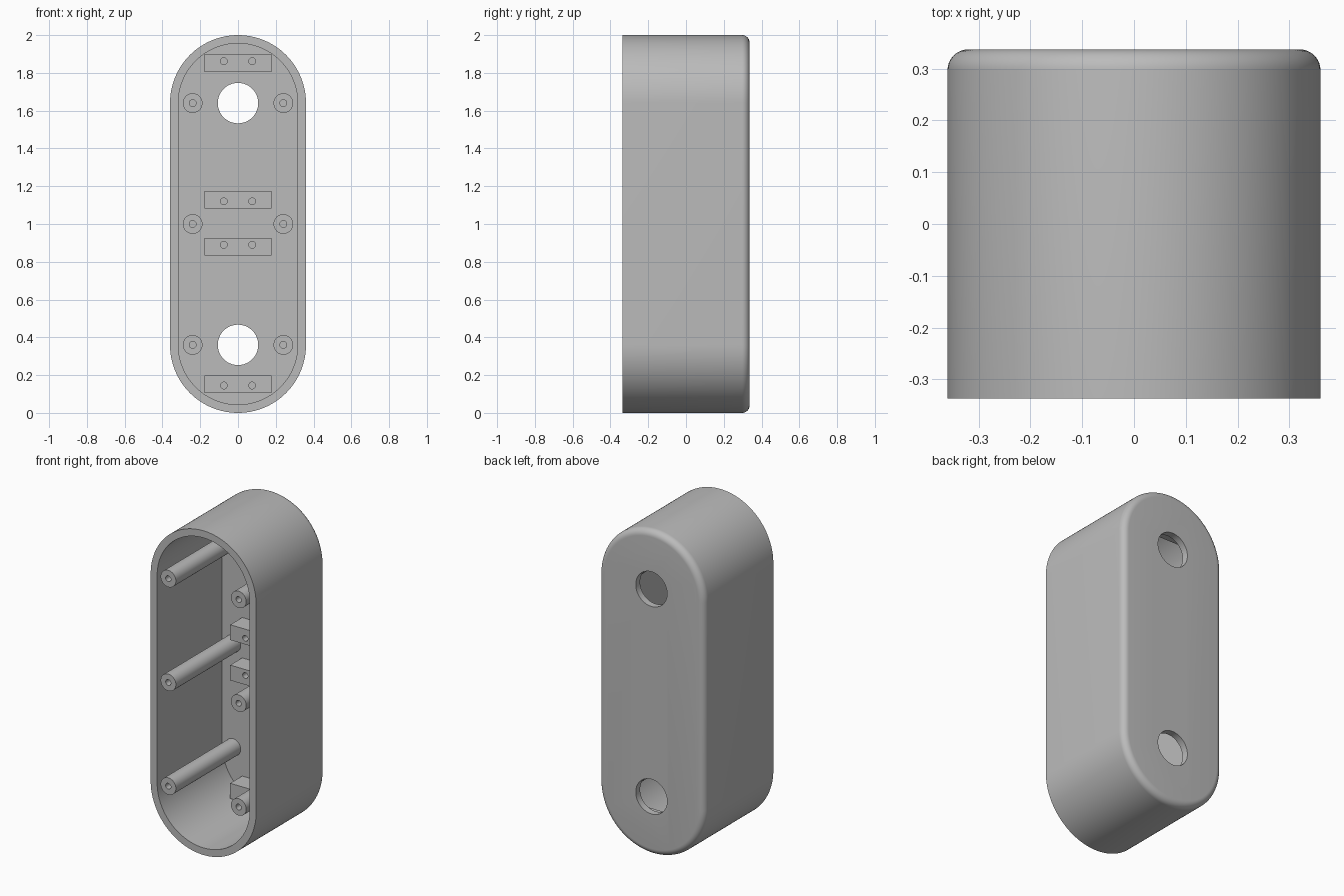
import bpy, bmesh
from math import sin, cos, pi, radians

cube = bpy.data.objects.get("Cube")
if cube:
    bpy.data.objects.remove(cube, do_unlink=True)

grey = bpy.data.materials.new("plain grey")
grey.use_nodes = True
GREY = (0.5, 0.5, 0.5, 1)
grey.diffuse_color = GREY
grey.node_tree.nodes["Principled BSDF"].inputs["Base Color"].default_value = GREY

BACK, FRONT = 0.337, -0.337
FLOOR = 0.295
ARC = 0.64              # distance from the middle to each arc centre
RADIUS, WALL, FILLET = 0.36, 0.044, 0.04


def finish(name, bm):
    bmesh.ops.recalc_face_normals(bm, faces=bm.faces)
    mesh = bpy.data.meshes.new(name)
    bm.to_mesh(mesh)
    bm.free()
    mesh.materials.append(grey)
    obj = bpy.data.objects.new(name, mesh)
    bpy.context.collection.objects.link(obj)
    return obj


def pill(name, rings, half=0.0, x=0.0, z=1.0, steps=16):
    """Solid along y from (radius, y) rings; half = 0 makes a cylinder."""
    bm = bmesh.new()
    loops = []
    for r, y in rings:
        loop = []
        for side in (1, -1):
            last = 2 * steps + (1 if half else 0)
            for i in range(last):
                a = pi * i / (2 * steps)
                loop.append(bm.verts.new((x + side * r * cos(a), y,
                                          z + side * (half + r * sin(a)))))
        loops.append(loop)
    for a, b in zip(loops, loops[1:]):
        for i in range(len(a)):
            j = (i + 1) % len(a)
            bm.faces.new((a[i], a[j], b[j], b[i]))
    bm.faces.new(loops[0])
    bm.faces.new(loops[-1])
    return finish(name, bm)


def box(name, size, centre):
    bm = bmesh.new()
    bmesh.ops.create_cube(bm, size=1)
    bmesh.ops.scale(bm, vec=size, verts=bm.verts)
    bmesh.ops.translate(bm, vec=centre, verts=bm.verts)
    return finish(name, bm)


def select(obj):
    bpy.ops.object.select_all(action='DESELECT')
    obj.select_set(True)
    bpy.context.view_layer.objects.active = obj


def cut(obj, cutters):
    select(obj)
    for cutter in cutters:
        mod = obj.modifiers.new("cut", 'BOOLEAN')
        mod.operation = 'DIFFERENCE'
        mod.solver = 'EXACT'
        mod.object = cutter
        bpy.ops.object.modifier_apply(modifier=mod.name)
        bpy.data.objects.remove(cutter, do_unlink=True)
    bpy.ops.object.shade_smooth_by_angle(angle=radians(30))


# Housing: open at the front, rounded rim at the back
rings = [(RADIUS, FRONT)]
for i in range(9):
    a = pi / 2 * i / 8
    rings.append((RADIUS - FILLET * (1 - cos(a)), BACK - FILLET * (1 - sin(a))))
housing = pill("housing", rings, ARC, steps=32)
cavity = pill("cavity_cutter", [(RADIUS - WALL, FRONT - 0.1), (RADIUS - WALL, FLOOR)],
              ARC, steps=32)
openings = [pill("opening_cutter", [(0.107, 0.2), (0.107, 0.5)], z=1 + s * ARC)
            for s in (1, -1)]
cut(housing, [cavity] + openings)

# Screw posts, three down each side
for side, sx in (("left", 1), ("right", -1)):
    for level, dz in (("top", ARC), ("middle", 0), ("bottom", -ARC)):
        x, z = 0.24 * sx, 1 + dz
        post = pill(f"{side}_{level}_screw_post",
                    [(0.052, FRONT), (0.052, FLOOR + 0.01)], x=x, z=z, steps=10)
        hole = pill("post_hole_cutter", [(0.018, FRONT - 0.1), (0.018, FRONT + 0.2)],
                    x=x, z=z, steps=6)
        cut(post, [hole])

# Mounting blocks on the floor, each with two screw holes
BLOCK_FRONT = 0.178
for name, z, hole_z in (("top", 1.853, 1.862), ("upper_middle", 1.129, 1.12),
                        ("lower_middle", 0.88, 0.89), ("bottom", 0.151, 0.145)):
    depth = FLOOR + 0.01 - BLOCK_FRONT
    block = box(f"{name}_mounting_block", (0.356, depth, 0.094),
                (0, BLOCK_FRONT + depth / 2, z))
    cut(block, [pill("block_hole_cutter", [(0.018, 0.1), (0.018, BLOCK_FRONT + 0.09)],
                     x=x, z=hole_z, steps=6) for x in (-0.075, 0.075)])
